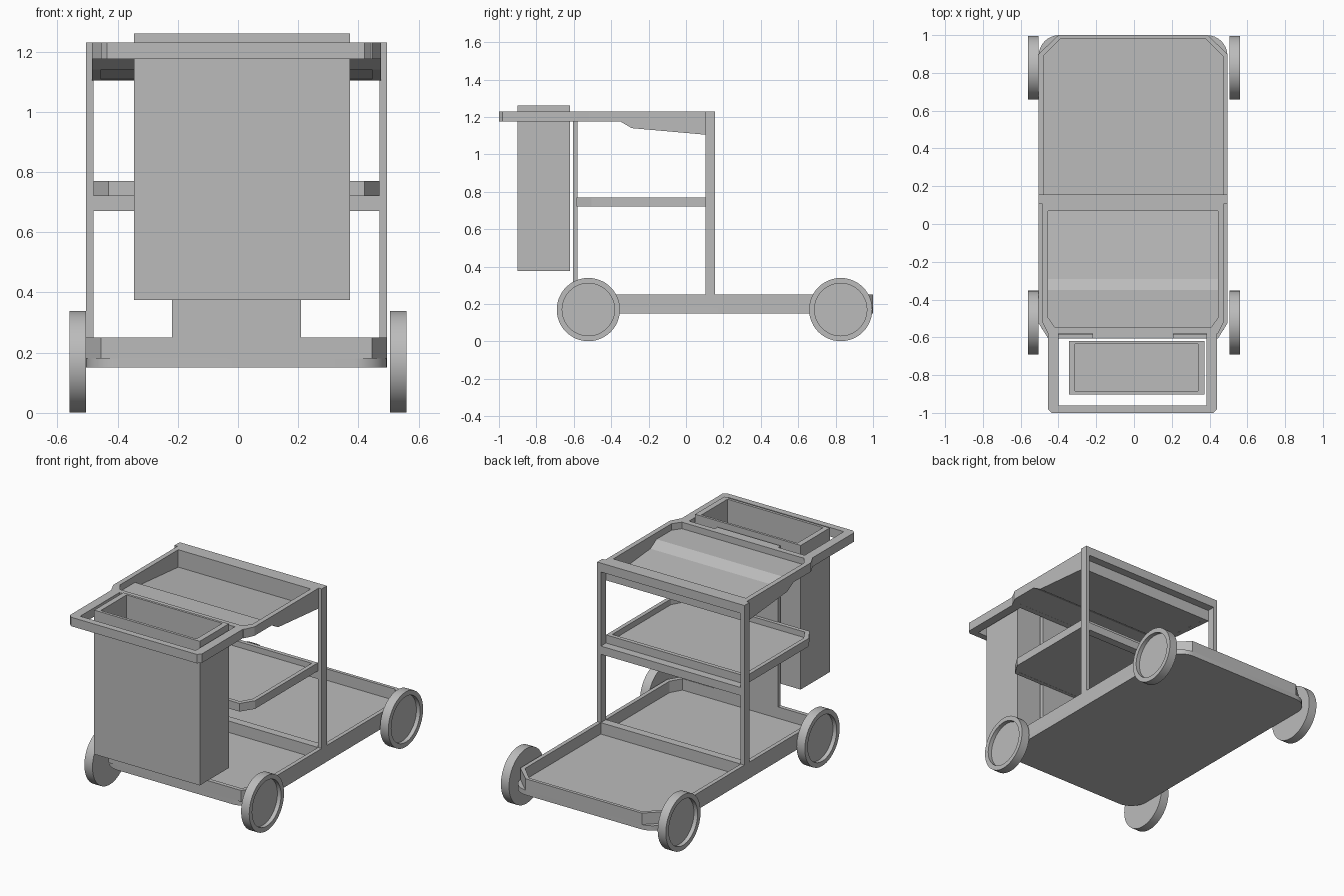
import bpy, bmesh, math

if "Cube" in bpy.data.objects:
    bpy.data.objects.remove(bpy.data.objects["Cube"], do_unlink=True)

grey = bpy.data.materials.new("plain_grey")
grey.use_nodes = True
colour = (0.5, 0.5, 0.5, 1)
grey.diffuse_color = colour
grey.node_tree.nodes["Principled BSDF"].inputs["Base Color"].default_value = colour


def finish(name, bm):
    bmesh.ops.recalc_face_normals(bm, faces=bm.faces)
    mesh = bpy.data.meshes.new(name)
    bm.to_mesh(mesh)
    bm.free()
    mesh.materials.append(grey)
    ob = bpy.data.objects.new(name, mesh)
    bpy.context.collection.objects.link(ob)
    return ob


def outline(x0, x1, y0, y1, front=(0, 0), back=(0, 0)):
    """Rectangle with clipped front and back corners."""
    (fx, fy), (bx, by) = front, back
    return [(x0 + fx, y0), (x1 - fx, y0), (x1, y0 + fy), (x1, y1 - by),
            (x1 - bx, y1), (x0 + bx, y1), (x0, y1 - by), (x0, y0 + fy)]


def prism(name, pts, z0, z1, shape=None):
    bm = bmesh.new()
    low = [bm.verts.new((x, y, z0)) for x, y in pts]
    high = [bm.verts.new((x, y, z1)) for x, y in pts]
    bm.faces.new(low)
    bm.faces.new(high)
    for i in range(len(pts)):
        j = (i + 1) % len(pts)
        bm.faces.new((low[i], low[j], high[j], high[i]))
    bmesh.ops.remove_doubles(bm, verts=bm.verts, dist=1e-5)
    if shape:
        shape(bm)
    return finish(name, bm)


def ring(name, outer, inner, z0, z1, shape=None):
    bm = bmesh.new()
    loops = [[bm.verts.new((x, y, z)) for x, y in pts]
             for pts, z in ((outer, z0), (outer, z1), (inner, z1), (inner, z0))]
    for k in range(4):
        a, b = loops[k], loops[(k + 1) % 4]
        for i in range(len(outer)):
            j = (i + 1) % len(outer)
            bm.faces.new((a[i], a[j], b[j], b[i]))
    bmesh.ops.remove_doubles(bm, verts=bm.verts, dist=1e-5)
    if shape:
        shape(bm)
    return finish(name, bm)


def box(name, x0, x1, y0, y1, z0, z1):
    return prism(name, [(x0, y0), (x1, y0), (x1, y1), (x0, y1)], z0, z1)


# Underside of the top tray: a short step, then a long shallow slope
STEP, SLOPE, REAR = -0.35, -0.29, 0.105


def drop(y):
    if y <= STEP:
        return 0
    if y <= SLOPE:
        return 0.035 * (y - STEP) / (SLOPE - STEP)
    return 0.035 + 0.035 * (y - SLOPE) / (REAR - SLOPE)


def sloped(limit):
    def shape(bm):
        for y in (STEP, SLOPE):
            bmesh.ops.bisect_plane(bm, geom=bm.verts[:] + bm.edges[:] + bm.faces[:],
                                   plane_co=(0, y, 0), plane_no=(0, 1, 0))
        for v in bm.verts:
            if v.co.z < limit:
                v.co.z -= drop(v.co.y)
    return shape


# Base: rounded bottom plate with a clipped rim
plate = box("base_plate", -0.505, 0.495, -0.605, 1.0, 0.15, 0.18)
bm = bmesh.new()
bm.from_mesh(plate.data)
corners = [e for e in bm.edges if abs(e.verts[0].co.z - e.verts[1].co.z) > 0.01]
bmesh.ops.bevel(bm, geom=corners, offset=0.11, segments=8, profile=0.5, affect='EDGES')
bm.to_mesh(plate.data)
bm.free()
ring("base_rim", outline(-0.505, 0.495, -0.605, 1.0, (0.05, 0.08), (0.105, 0.1)),
     outline(-0.48, 0.47, -0.58, 0.98, (0.04, 0.07), (0.09, 0.09)), 0.18, 0.25)
box("base_crossbar", -0.48, 0.47, 0.105, 0.155, 0.18, 0.25)

# Posts and crossbars
box("right_post", -0.505, -0.48, 0.105, 0.155, 0.25, 1.23)
box("left_post", 0.47, 0.495, 0.105, 0.155, 0.25, 1.23)
box("middle_crossbar", -0.48, 0.47, 0.105, 0.155, 0.67, 0.72)
box("top_crossbar", -0.48, 0.47, 0.105, 0.155, 1.175, 1.23)

# Middle shelf
shelf = outline(-0.48, 0.47, -0.585, 0.105, (0.05, 0.08))
ring("shelf_rim", shelf,
     outline(-0.455, 0.445, -0.56, 0.08, (0.04, 0.07)), 0.72, 0.77)
prism("shelf_floor", outline(-0.47, 0.46, -0.575, 0.095, (0.05, 0.08)), 0.721, 0.735)

# Top tray with a sloping floor
ring("tray_rim", outline(-0.485, 0.475, -0.58, 0.105, (0.03, 0.06)),
     outline(-0.455, 0.445, -0.545, 0.07, (0.035, 0.05)), 1.175, 1.23, sloped(1.2))
prism("tray_floor", outline(-0.47, 0.46, -0.56, 0.09, (0.03, 0.06)),
      1.1755, 1.19, sloped(1.2))

# Handle frame around the bin, and the upright panel behind it
prism("bin_frame", [(-0.455, -0.57), (-0.455, -0.98), (-0.435, -1.0), (0.42, -1.0),
                    (0.44, -0.98), (0.44, -0.57), (0.385, -0.57), (0.385, -0.96),
                    (-0.4, -0.96), (-0.4, -0.57)], 1.175, 1.23)
box("upright_panel", -0.22, 0.21, -0.605, -0.58, 0.18, 1.23)

# Hollow bin
bin_edge = outline(-0.345, 0.372, -0.902, -0.62)
ring("bin_walls", bin_edge, outline(-0.312, 0.338, -0.885, -0.635), 0.375, 1.26)
box("bin_floor", -0.33, 0.36, -0.895, -0.625, 0.3755, 0.4)


# Wheels: lathed profile with a recessed outer face
def wheel(name, side, y, radius=0.169, sides=48):
    profile = [(0.505, 0), (0.505, radius), (0.56, radius),
               (0.56, 0.14), (0.535, 0.14), (0.535, 0)]
    bm = bmesh.new()
    verts = [bm.verts.new((side * x, y, 0.17 + r)) for x, r in profile]
    edges = [bm.edges.new(pair) for pair in zip(verts, verts[1:])]
    bmesh.ops.spin(bm, geom=verts + edges, cent=(0, y, 0.17), axis=(1, 0, 0),
                   angle=math.tau, steps=sides, use_duplicate=False)
    bmesh.ops.remove_doubles(bm, verts=bm.verts, dist=1e-5)
    return finish(name, bm)


smooth = [plate]
for side, label in ((1, "left"), (-1, "right")):
    smooth.append(wheel("front_" + label + "_wheel", side, -0.522))
    smooth.append(wheel("back_" + label + "_wheel", side, 0.827))

bpy.ops.object.select_all(action='DESELECT')
for ob in smooth:
    ob.select_set(True)
bpy.context.view_layer.objects.active = plate
bpy.ops.object.shade_smooth_by_angle(angle=math.radians(35))
